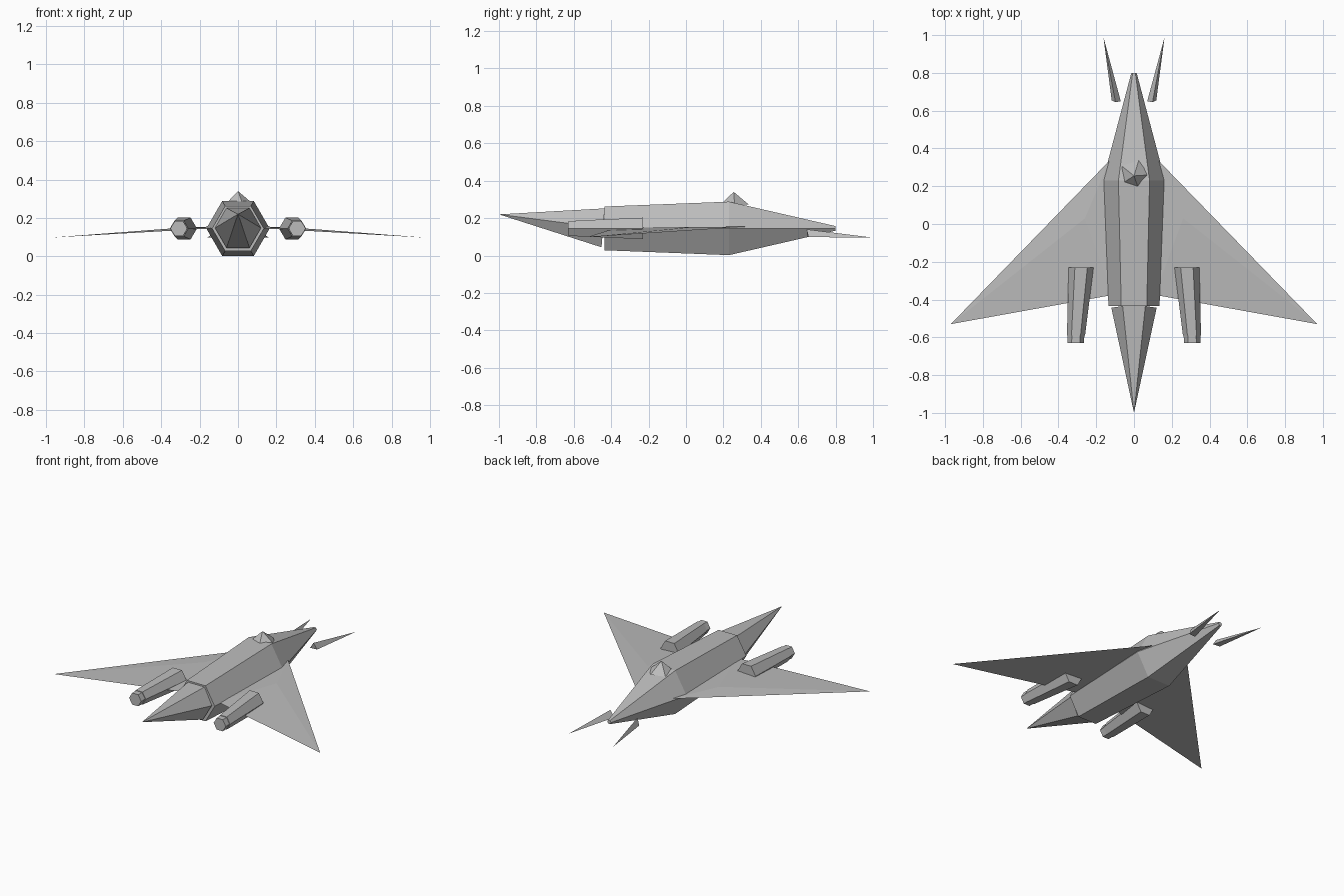
import bpy
import bmesh
from math import cos, sin, pi
from mathutils import Vector

cube = bpy.data.objects.get("Cube")
if cube:
    bpy.data.objects.remove(cube, do_unlink=True)

# Single hull colour
grey = bpy.data.materials.new("hull_grey")
grey.use_nodes = True
COLOUR = (0.5, 0.5, 0.5, 1)
grey.diffuse_color = COLOUR
grey.node_tree.nodes["Principled BSDF"].inputs["Base Color"].default_value = COLOUR


def finish(name, bm):
    bmesh.ops.recalc_face_normals(bm, faces=bm.faces)
    mesh = bpy.data.meshes.new(name)
    bm.to_mesh(mesh)
    bm.free()
    mesh.materials.append(grey)
    obj = bpy.data.objects.new(name, mesh)
    bpy.context.collection.objects.link(obj)
    return obj


def hexagon(x, y, z, r, lean=0):
    """Flat-topped ring facing along y; lean shifts y with height."""
    ring = []
    for i in range(6):
        a = i * pi / 3
        ring.append(Vector((x + r * cos(a), y + lean * sin(a), z + r * sin(a))))
    return ring


def loft(name, rings):
    """Skin matching rings and cap both ends."""
    bm = bmesh.new()
    loops = [[bm.verts.new(p) for p in ring] for ring in rings]
    n = len(loops[0])
    for a, b in zip(loops, loops[1:]):
        for i in range(n):
            j = (i + 1) % n
            bm.faces.new((a[i], a[j], b[j], b[i]))
    bm.faces.new(loops[0])
    bm.faces.new(loops[-1])
    return finish(name, bm)


def spike(name, base, tip):
    """Pyramid from a base outline to one point."""
    bm = bmesh.new()
    ring = [bm.verts.new(p) for p in base]
    top = bm.verts.new(tip)
    bm.faces.new(ring)
    for i, v in enumerate(ring):
        bm.faces.new((v, ring[(i + 1) % len(ring)], top))
    return finish(name, bm)


# Fuselage and tail cone
MID = 0.145
loft("fuselage", [hexagon(0, -0.435, MID, 0.135),
                  hexagon(0, 0.23, MID, 0.165),
                  hexagon(0, 0.8, MID, 0.014)])
spike("tail_cone", hexagon(0, -0.443, 0.148, 0.12, 0.01), (0, -1, 0.22))

# Five-sided canopy
canopy_base = [(0.08 * cos(i * 2 * pi / 5), 0.26 + 0.08 * sin(i * 2 * pi / 5), 0.272)
               for i in range(5)]
spike("canopy", canopy_base, (0, 0.255, 0.34))

for side, s in (("left", 1), ("right", -1)):
    # Thin delta wing with a slight ridge
    root_front, root_rear = (s * 0.13, 0.335, 0.155), (s * 0.11, -0.375, 0.147)
    tip, ridge = (s * 0.97, -0.53, 0.098), (s * 0.26, 0.03, 0.152)
    spike(side + "_wing", [root_front, tip, root_rear], ridge)

    # Engine pod and nozzle, toed outward to the rear
    loft(side + "_engine", [hexagon(s * 0.307, -0.59, MID, 0.048),
                            hexagon(s * 0.28, -0.23, MID, 0.066)])
    loft(side + "_nozzle", [hexagon(s * 0.308, -0.63, MID, 0.044),
                            hexagon(s * 0.307, -0.585, MID, 0.044)])

    # Forward spike beside the nose
    spike(side + "_nose_spike",
          [(s * 0.07, 0.65, 0.098), (s * 0.118, 0.655, 0.098), (s * 0.098, 0.645, 0.14)],
          (s * 0.162, 0.99, 0.097))
